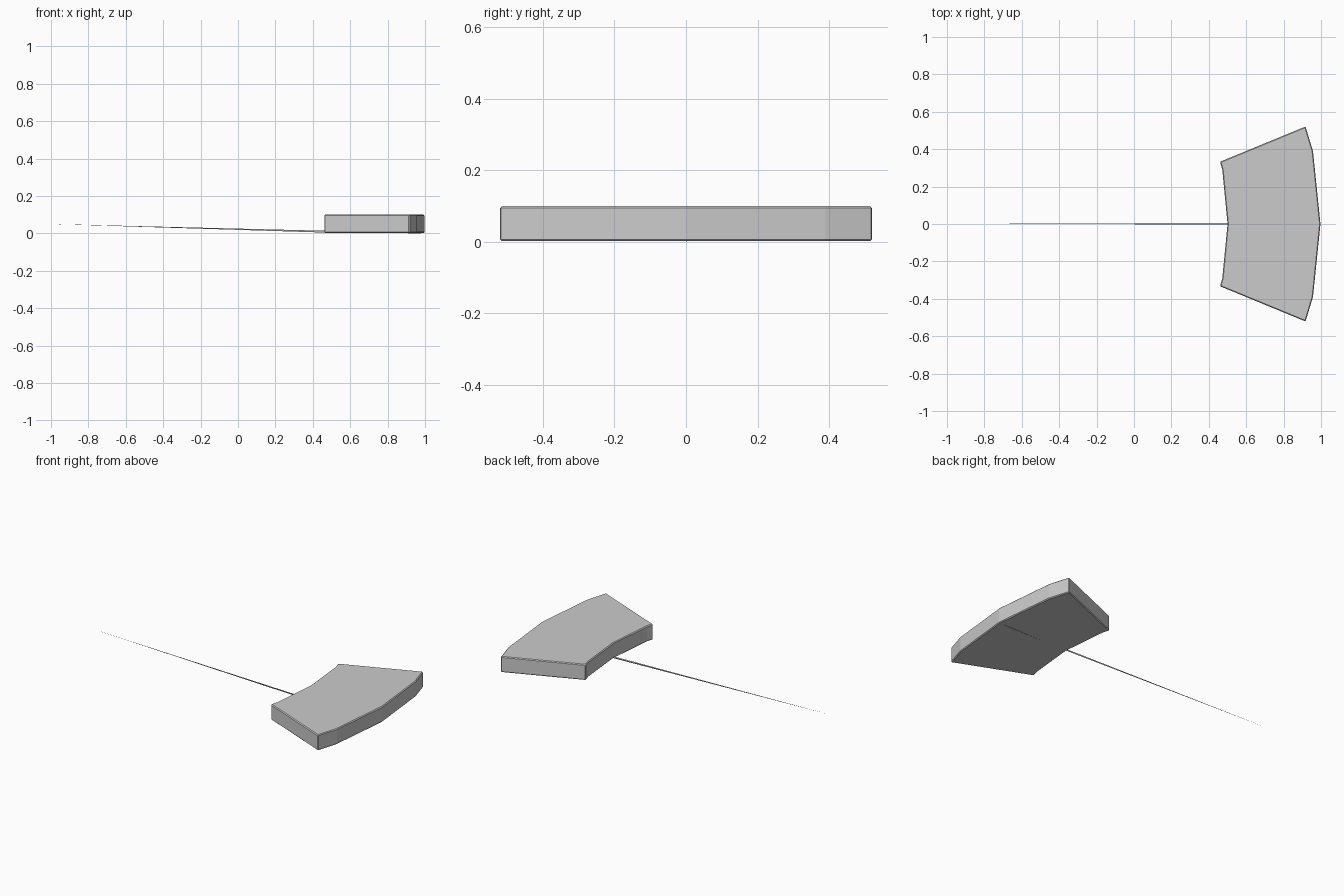
import bpy, bmesh

if "Cube" in bpy.data.objects:
    bpy.data.objects.remove(bpy.data.objects["Cube"])


def make_object(name, bm):
    bmesh.ops.recalc_face_normals(bm, faces=bm.faces)
    mesh = bpy.data.meshes.new(name)
    bm.to_mesh(mesh)
    bm.free()
    obj = bpy.data.objects.new(name, mesh)
    bpy.context.collection.objects.link(obj)
    return obj


# Curved slab: half outline (outer middle to inner middle), mirrored in y
half = [(0.997, 0), (0.957, 0.39), (0.917, 0.521),
        (0.46, 0.333), (0.472, 0.29), (0.5, 0)]
outline = half + [(x, -y) for x, y in reversed(half[1:-1])]
bm = bmesh.new()
base = bm.faces.new([bm.verts.new((x, y, 0.002)) for x, y in outline])
top = bmesh.ops.extrude_face_region(bm, geom=[base])["geom"]
bmesh.ops.translate(bm, vec=(0, 0, 0.098),
                    verts=[v for v in top if isinstance(v, bmesh.types.BMVert)])
slab = make_object("curved_slab", bm)
bevel = slab.modifiers.new("edge_chamfer", "BEVEL")
bevel.width = 0.005
bevel.segments = 1
bevel.limit_method = "ANGLE"
bevel.angle_limit = 0.6

# Thin spike: needle tapering from the inner edge, with its root under the slab
bm = bmesh.new()
tip = bm.verts.new((-1, 0, 0.05))
root = bm.verts.new((1, 0, 0))
ring = [bm.verts.new(p) for p in
        [(0.5, -0.002, 0.013), (0.5, 0.006, 0.010), (0.5, 0.001, 0.003)]]
for i in range(3):
    a, b = ring[i], ring[(i + 1) % 3]
    bm.faces.new((tip, a, b))
    bm.faces.new((root, b, a))
make_object("thin_spike", bm)
